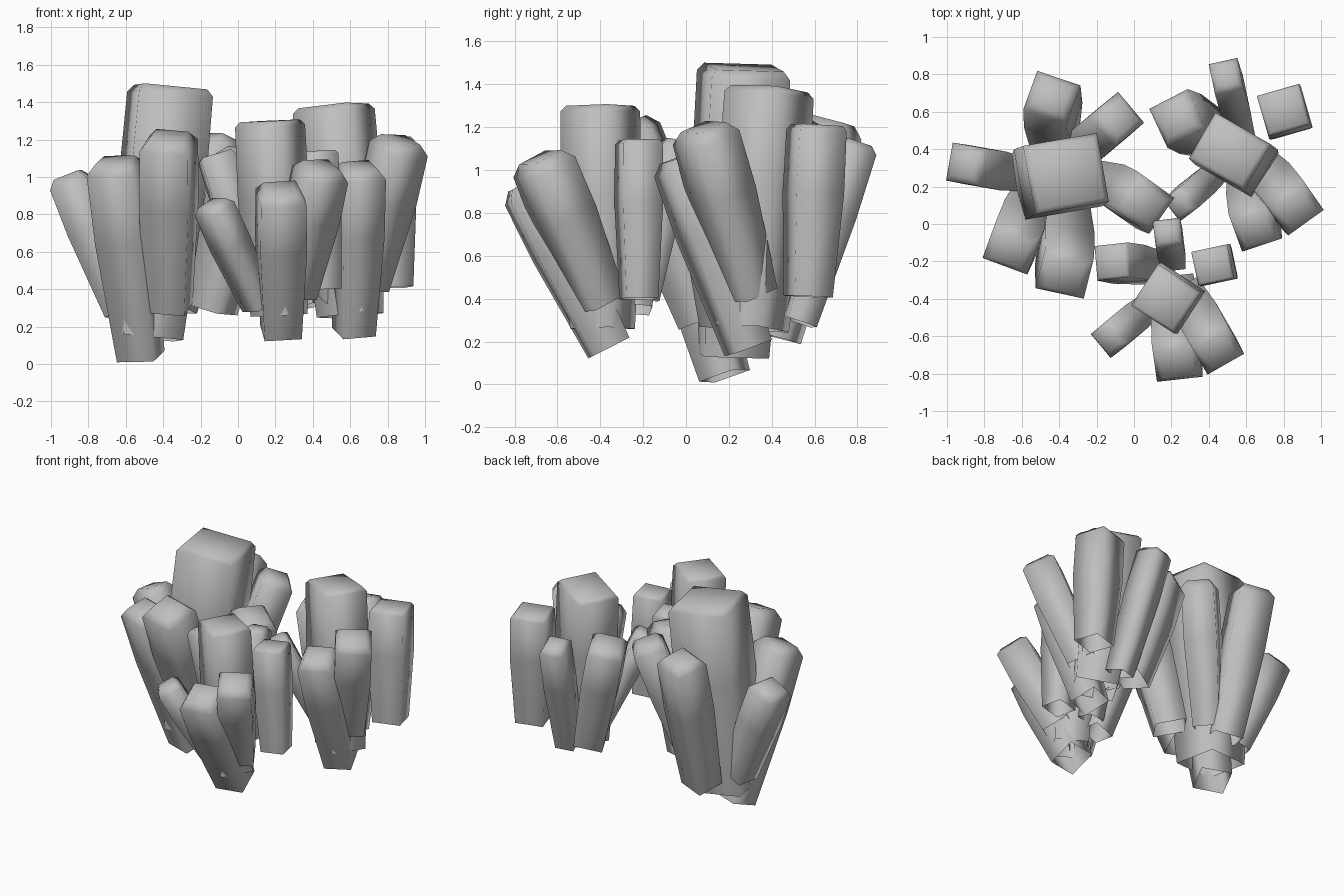
import bpy
import bmesh
import math
from mathutils import Vector, Matrix

old = bpy.data.objects.get("Cube")
if old:
    bpy.data.objects.remove(old, do_unlink=True)

# One plain stone colour
stone = bpy.data.materials.new("grey_stone")
stone.use_nodes = True
grey = (0.52, 0.52, 0.52, 1.0)
stone.diffuse_color = grey
shader = next(n for n in stone.node_tree.nodes if n.type == "BSDF_PRINCIPLED")
shader.inputs["Base Color"].default_value = grey
shader.inputs["Roughness"].default_value = 0.8

BLUNT = ("main", "outer_back", "back_left", "back_right")


def crystal(name, base, tip, width, depth, roll, blunt):
    """Four-sided shaft from base to tip: narrow open foot, full middle, low cap."""
    base, tip = Vector(base), Vector(tip)
    axis = tip - base
    length = axis.length
    axis.normalize()
    angle = math.radians(roll)
    side = Vector((math.cos(angle), math.sin(angle), 0))
    side = (side - axis * side.dot(axis)).normalized()
    frame = Matrix((side, axis.cross(side), axis)).transposed()

    # Blunt crystals end almost flat, the others in a higher bevelled cap
    cap_height, cap_scale = (0.1, 0.84) if blunt else (0.22, 0.66)
    cap = cap_height * min(width, depth)
    levels = [(0, 0.8), (length * 0.6, 1.0), (length - cap, 0.98), (length, cap_scale)]
    corners = [(-0.5, -0.5), (0.5, -0.5), (0.5, 0.5), (-0.5, 0.5)]

    bm = bmesh.new()
    rings = []
    for height, scale in levels:
        rings.append([
            bm.verts.new(base + frame @ Vector((cx * width * scale, cy * depth * scale, height)))
            for cx, cy in corners
        ])
    for lower, upper in zip(rings, rings[1:]):
        for i in range(len(corners)):
            j = (i + 1) % len(corners)
            bm.faces.new((lower[i], lower[j], upper[j], upper[i]))
    bm.faces.new(rings[-1])
    for face in bm.faces:
        face.smooth = True

    mesh = bpy.data.meshes.new(name)
    bm.to_mesh(mesh)
    bm.free()
    mesh.materials.append(stone)
    obj = bpy.data.objects.new(name, mesh)
    bpy.context.collection.objects.link(obj)


# Each entry: part name, base centre, tip centre, width, depth, roll in degrees
right_cluster = [
    ("main", (-.48, .21, .14), (-.36, .27, 1.48), .41, .38, 10),
    ("back", (-.42, .42, .22), (-.44, .69, 1.23), .25, .23, -20),
    ("outer", (-.62, .27, .28), (-.91, .32, 1.01), .21, .21, -10),
    ("front_outer", (-.52, .18, .04), (-.66, -.14, 1.09), .26, .23, -20),
    ("front", (-.37, .08, .3), (-.37, -.28, 1.22), .27, .25, -14),
    ("back_inner", (-.34, .35, .3), (-.08, .57, 1.21), .22, .22, 40),
    ("inner", (-.14, .2, .29), (.06, .11, 1.14), .26, .24, -35),
]
left_cluster = [
    ("main", (.6, .31, .26), (.51, .39, 1.38), .35, .29, -30),
    ("back_inner", (.43, .48, .32), (.22, .57, 1.12), .24, .24, 25),
    ("back", (.57, .53, .29), (.49, .8, 1.13), .16, .18, 12),
    ("outer_back", (.82, .57, .41), (.8, .61, 1.21), .24, .23, 16),
    ("outer_front", (.68, .3, .42), (.87, .08, 1.2), .24, .23, 35),
    ("front", (.62, .29, .17), (.65, -.03, 1.06), .23, .23, 20),
    ("inner", (.48, .32, .35), (.24, .1, 1.02), .14, .15, 38),
]
front_cluster = [
    ("main", (.22, -.39, .26), (.17, -.4, 1.3), .28, .27, -33),
    ("left", (.3, -.4, .38), (.45, -.68, 1.06), .23, .23, 30),
    ("front", (.23, -.36, .17), (.23, -.75, .94), .25, .24, 8),
    ("right", (.11, -.42, .31), (-.14, -.62, .86), .17, .16, -50),
    ("back_right", (.12, -.24, .35), (-.12, -.2, 1.12), .19, .19, 5),
    ("back", (.21, -.19, .4), (.18, -.04, 1.14), .15, .15, 7),
    ("back_left", (.46, -.22, .4), (.42, -.22, 1.14), .2, .19, 12),
]

clusters = {"right": right_cluster, "left": left_cluster, "front": front_cluster}
for cluster, parts in clusters.items():
    for part, base, tip, width, depth, roll in parts:
        crystal(f"{cluster}_cluster_{part}_crystal", base, tip, width, depth, roll, part in BLUNT)
